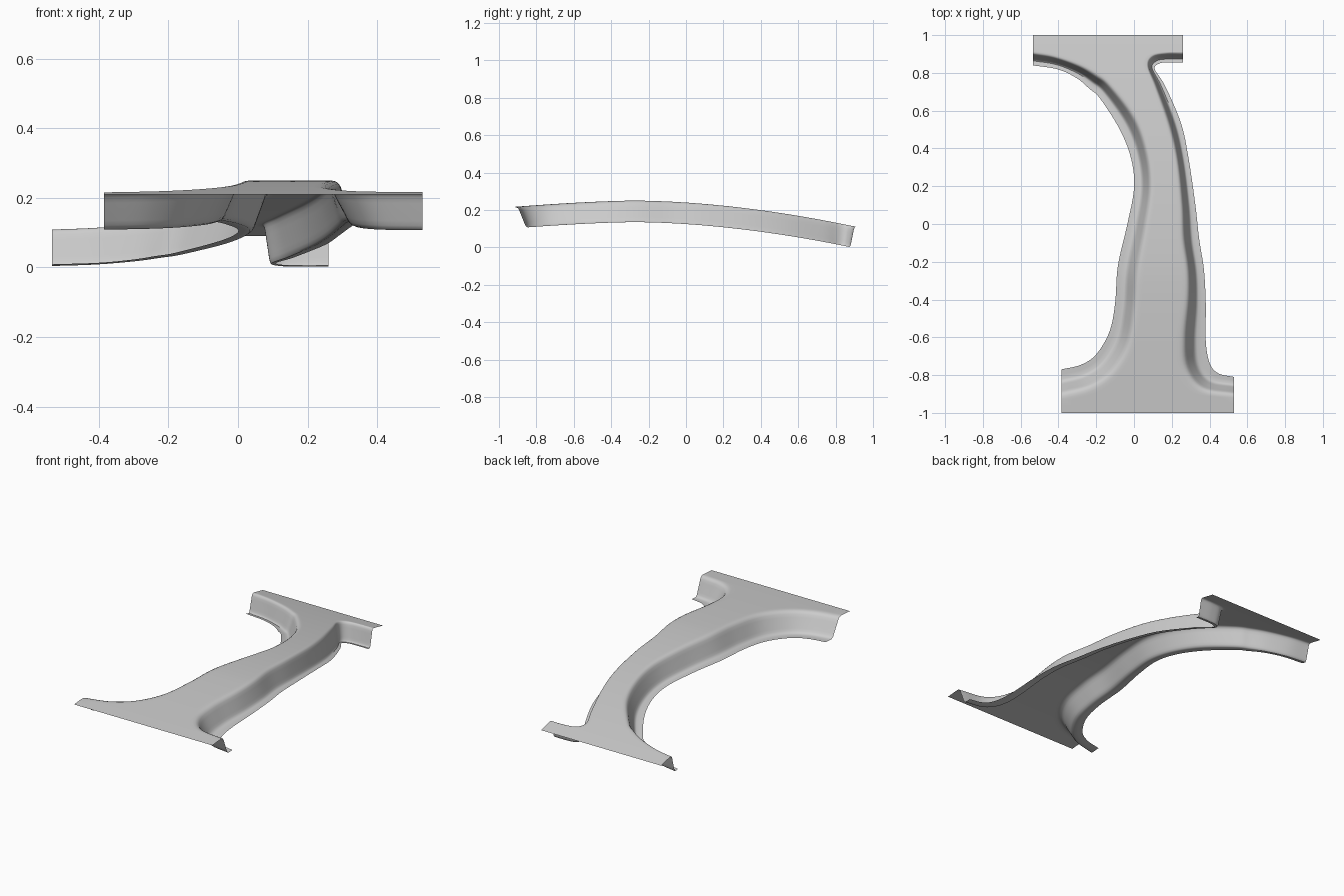
import bpy, bmesh, math
from mathutils import Vector

cube = bpy.data.objects.get("Cube")
if cube:
    bpy.data.objects.remove(cube, do_unlink=True)

STEPS = 7          # rows between neighbouring control points
WEB_COLUMNS = 14   # columns across the top web
DEPTH = 0.115      # distance from the web down to the flanges

# Plan outlines from back to front: bend line of the web and outer flange edge
right_bend = [(-.535, .9), (-.42, .88), (-.29, .835), (-.2, .785), (-.13, .73),
              (0, .56), (.065, .38), (.085, .19), (.055, -.03), (.015, -.25),
              (0, -.45), (-.035, -.64), (-.12, -.78), (-.235, -.86), (-.385, -.9)]
right_edge = [(-.535, .84), (-.4, .818), (-.3, .77), (-.235, .715), (-.18, .665),
              (-.075, .5), (-.015, .345), (0, .19), (-.035, 0), (-.085, -.22),
              (-.1, -.42), (-.13, -.57), (-.2, -.69), (-.28, -.745), (-.385, -.77)]
left_bend = [(.26, .9), (.17, .9), (.1, .885), (.075, .835), (.115, .73),
             (.185, .53), (.23, .34), (.255, .1), (.262, -.08), (.285, -.25),
             (.285, -.4), (.265, -.6), (.275, -.76), (.36, -.87), (.53, -.9)]
left_edge = [(.26, .855), (.18, .855), (.135, .85), (.11, .82), (.165, .73),
             (.25, .53), (.29, .34), (.325, .1), (.345, -.08), (.37, -.24),
             (.38, -.42), (.38, -.62), (.4, -.735), (.445, -.79), (.53, -.81)]

# Pressed section: (fraction from bend to edge, fraction of the depth)
section = [(-.22, 0), (-.1, .015), (0, .06), (.08, .15), (.15, .3), (.38, .76),
           (.44, .88), (.51, .96), (.6, 1), (.8, 1), (1, 1)]


def smooth_path(points):
    """Catmull-Rom curve through the plan points."""
    p = [Vector(q) for q in points]
    p = [p[0] * 2 - p[1]] + p + [p[-1] * 2 - p[-2]]
    path = []
    for a, b, c, d in zip(p, p[1:], p[2:], p[3:]):
        for i in range(STEPS):
            t = i / STEPS
            path.append(b + (c - a) * (t / 2)
                        + (a * 2 - b * 5 + c * 4 - d) * (t * t / 2)
                        + (b * 3 - a - c * 3 + d) * (t ** 3 / 2))
    return path + [p[-2]]


def crown(y):
    """Height of the arched web along the length."""
    s = y + .28
    if s > 0:
        return .25 - .16 * (s / 1.28) ** 1.8
    return .25 - .04 * (-s / .72) ** 1.5


def lift(plan, drop=0):
    return Vector((plan.x, plan.y, crown(plan.y) - DEPTH * drop))


def side(bend, edge):
    """Web-to-flange section at one station."""
    return [lift(bend.lerp(edge, 0) + (edge - bend) * t, d) for t, d in section]


def web(a, b):
    return [lift(a.lerp(b, i / WEB_COLUMNS)) for i in range(WEB_COLUMNS + 1)]


def skin(bm, rows):
    for upper, lower in zip(rows, rows[1:]):
        for i in range(len(upper) - 1):
            bm.faces.new((upper[i], lower[i], lower[i + 1], upper[i + 1]))


bm = bmesh.new()

# Main pressing: flange, wall, web, wall, flange
rows = []
paths = [smooth_path(p) for p in (right_edge, right_bend, left_bend, left_edge)]
for edge_r, bend_r, bend_l, edge_l in zip(*paths):
    right, left = side(bend_r, edge_r), side(bend_l, edge_l)
    middle = web(right[0].xy, left[0].xy)[1:-1]
    rows.append([bm.verts.new(v) for v in right[::-1] + middle + left])
skin(bm, rows)

# Flat end tabs continuing the web to the front and back
n = len(section) - 1
for row, y in ((rows[0], 1), (rows[-1], -1)):
    inner = row[n:-n]
    strip = [inner]
    for k in (.5, 1):
        ends = [v.co.xy.lerp(Vector((v.co.x, y)), k) for v in (inner[0], inner[-1])]
        strip.append([bm.verts.new(v) for v in web(*ends)])
    skin(bm, strip[::-1] if y > 0 else strip)

mesh = bpy.data.meshes.new("pillar_panel")
bm.to_mesh(mesh)
bm.free()
panel = bpy.data.objects.new("pillar_panel", mesh)
bpy.context.collection.objects.link(panel)

# Plain grey sheet metal
grey = bpy.data.materials.new("light grey")
grey.use_nodes = True
colour = (.6, .6, .6, 1)
grey.diffuse_color = colour
grey.node_tree.nodes["Principled BSDF"].inputs["Base Color"].default_value = colour
mesh.materials.append(grey)

bpy.context.view_layer.objects.active = panel
panel.select_set(True)
bpy.ops.object.shade_smooth_by_angle(angle=math.radians(40))
